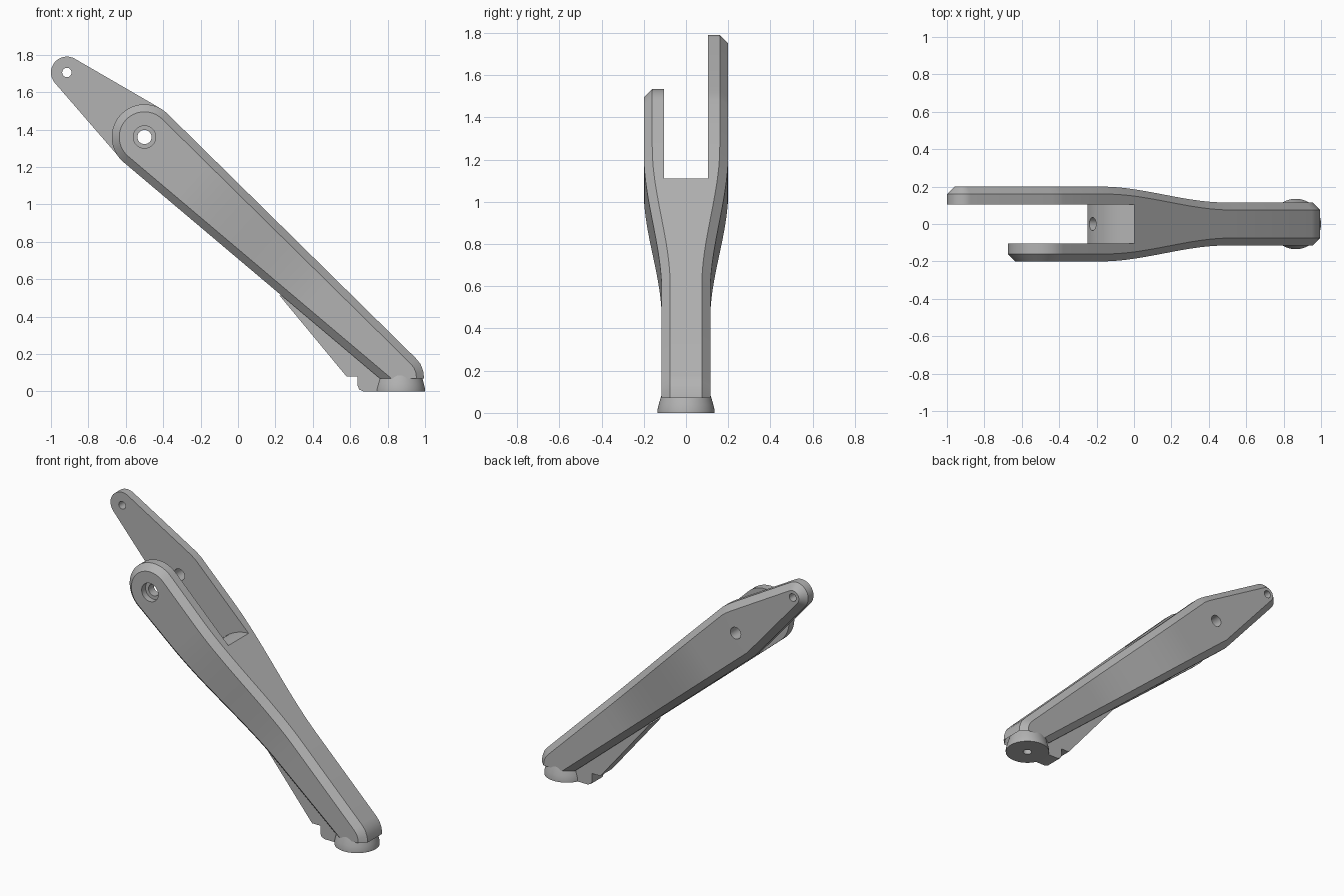
import bpy, bmesh, math
from mathutils import Vector

cube = bpy.data.objects.get("Cube")
if cube:
    bpy.data.objects.remove(cube, do_unlink=True)

grey = bpy.data.materials.new("plain grey")
grey.use_nodes = True
grey.diffuse_color = (0.45, 0.45, 0.45, 1)
grey.node_tree.nodes["Principled BSDF"].inputs["Base Color"].default_value = grey.diffuse_color

PIVOT = Vector((-0.5, 0, 1.36))
ALONG = Vector((0.738, 0, -0.674)).normalized()
WIDE, NARROW, CHAMFER = 0.20, 0.115, 0.04


def make_object(name, bm):
    bmesh.ops.recalc_face_normals(bm, faces=bm.faces[:])
    mesh = bpy.data.meshes.new(name)
    bm.to_mesh(mesh)
    bm.free()
    mesh.materials.append(grey)
    obj = bpy.data.objects.new(name, mesh)
    bpy.context.scene.collection.objects.link(obj)
    return obj


def arc(cx, cz, r, start, end, n):
    angles = [math.radians(start + (end - start) * i / n) for i in range(n + 1)]
    return [(cx + r * math.cos(a), cz + r * math.sin(a)) for a in angles]


def prism(outline, y0, y1):
    """Extrude an x-z outline between two y values; returns mesh and y1 cap."""
    bm = bmesh.new()
    rings = [[bm.verts.new((x, y, z)) for x, z in outline] for y in (y0, y1)]
    bm.faces.new(rings[0])
    cap = bm.faces.new(rings[1])
    n = len(outline)
    for i in range(n):
        j = (i + 1) % n
        bm.faces.new((rings[0][i], rings[0][j], rings[1][j], rings[1][i]))
    bmesh.ops.recalc_face_normals(bm, faces=bm.faces[:])
    return bm, cap


def rod(name, centre, direction, radius, length):
    bm = bmesh.new()
    bmesh.ops.create_cone(bm, cap_ends=True, segments=32, radius1=radius,
                          radius2=radius, depth=length)
    turn = Vector(direction).to_track_quat('Z', 'Y').to_matrix()
    bmesh.ops.rotate(bm, matrix=turn, verts=bm.verts)
    bmesh.ops.translate(bm, vec=centre, verts=bm.verts)
    return make_object(name, bm)


def cut(obj, cutters):
    """Subtract the cutters and bake the result."""
    for c in cutters:
        c.hide_render = True
        mod = obj.modifiers.new("cut", 'BOOLEAN')
        mod.operation, mod.solver, mod.object = 'DIFFERENCE', 'EXACT', c
    graph = bpy.context.evaluated_depsgraph_get()
    baked = bpy.data.meshes.new_from_object(obj.evaluated_get(graph))
    obj.modifiers.clear()
    obj.data = baked
    for c in cutters:
        bpy.data.objects.remove(c, do_unlink=True)


def half_width(u):
    t = min(max((u - 0.33) / 0.93, 0), 1)
    return WIDE + (NARROW - WIDE) * t * t * (3 - 2 * t)


def arm_half(name, outline, side):
    """One chamfered side of the arm, tapering in width along its length."""
    bm, cap = prism(outline, 0, side * (WIDE - CHAMFER))
    bmesh.ops.inset_region(bm, faces=[cap], thickness=CHAMFER, use_even_offset=True)
    for v in cap.verts:
        v.co.y = side * WIDE
    for i in range(21):
        bmesh.ops.bisect_plane(bm, geom=bm.verts[:] + bm.edges[:] + bm.faces[:],
                               plane_co=PIVOT + ALONG * (0.31 + 0.05 * i), plane_no=ALONG)
    low = bmesh.ops.bisect_plane(bm, geom=bm.verts[:] + bm.edges[:] + bm.faces[:],
                                 plane_co=(0, 0, 0.07), plane_no=(0, 0, 1), clear_inner=True)
    rim = [e for e in low["geom_cut"] if isinstance(e, bmesh.types.BMEdge)]
    bmesh.ops.holes_fill(bm, edges=rim, sides=0)
    for v in bm.verts:
        if abs(v.co.y) > 0.1:
            v.co.y += side * (half_width((v.co - PIVOT).dot(ALONG)) - WIDE)
    return make_object(name, bm)


# Shared lower end, then the two different upper ends
lower_end = [(0.84, 0), (0.995, 0), (0.995, 0.07), (0.99, 0.11), (0.975, 0.148), (0.95, 0.178)]
front_outline = lower_end + arc(PIVOT.x, PIVOT.z, 0.175, 45.4, 229.8, 28)
top_joint, low_joint = front_outline[len(lower_end)], front_outline[-1]
back_outline = (lower_end + [top_joint, (-0.405, 1.506), (-0.44, 1.528)]
                + arc(-0.915, 1.705, 0.085, 60, 220, 20) + [low_joint])

# Slot between the prongs, ending in a convex floor
slot_outline = arc(0.01, 0.84, 0.27, 90, 180, 16) + [(-0.26, 0.5), (-1.2, 0.5), (-1.2, 2), (0.01, 2)]
merged = bmesh.new()
for side, outline in ((-1, front_outline), (1, back_outline)):
    half = arm_half("arm_half", outline, side)
    cut(half, [make_object("slot_cutter", prism(slot_outline, -0.105, 0.105)[0])])
    merged.from_mesh(half.data)
    bpy.data.objects.remove(half, do_unlink=True)
inner = [f for f in merged.faces if all(abs(v.co.y) < 1e-4 for v in f.verts)]
bmesh.ops.delete(merged, geom=inner, context='FACES')
bmesh.ops.remove_doubles(merged, verts=merged.verts[:], dist=2e-4)
arm = make_object("forked_arm", merged)

# Pivot hole with counterbore, tip hole, and bore in the slot floor
cut(arm, [rod("pivot_cutter", PIVOT, (0, 1, 0), 0.038, 1),
          rod("counterbore_cutter", PIVOT + Vector((0, -0.25, 0)), (0, 1, 0), 0.06, 0.18),
          rod("tip_cutter", (-0.915, 0, 1.705), (0, 1, 0), 0.025, 1),
          rod("floor_cutter", (-0.23, 0, 0.98), (1, 0, -0.5), 0.035, 0.2)])

# Round flared foot
bm = bmesh.new()
profile = [(0.135, 0), (0.135, 0.015), (0.129, 0.04), (0.121, 0.07), (0.11, 0.1)]
rings = []
for r, z in profile:
    rings.append([bm.verts.new((0.865 + x, y, z)) for x, y in arc(0, 0, r, 0, 352.5, 47)])
for a, b in zip(rings, rings[1:]):
    for i in range(48):
        j = (i + 1) % 48
        bm.faces.new((a[i], a[j], b[j], b[i]))
bm.faces.new(rings[0])
bm.faces.new(rings[-1])
foot = make_object("foot", bm)
cut(foot, [rod("foot_cutter", (0.865, 0, 0), (0, 0, 1), 0.027, 0.14)])

# Notched rib under the arm
rib_outline = [(0.22, 0.515), (0.58, 0.08), (0.64, 0.08), (0.64, 0.03), (0.648, 0.01),
               (0.67, 0), (0.78, 0), (0.78, 0.08), (0.3, 0.49)]
rib = make_object("rib", prism(rib_outline, -0.06, 0.06)[0])

# Smooth curves, sharp corners
for obj in (arm, foot, rib):
    bpy.ops.object.select_all(action='DESELECT')
    obj.select_set(True)
    bpy.context.view_layer.objects.active = obj
    bpy.ops.object.shade_smooth_by_angle(angle=math.radians(30))
